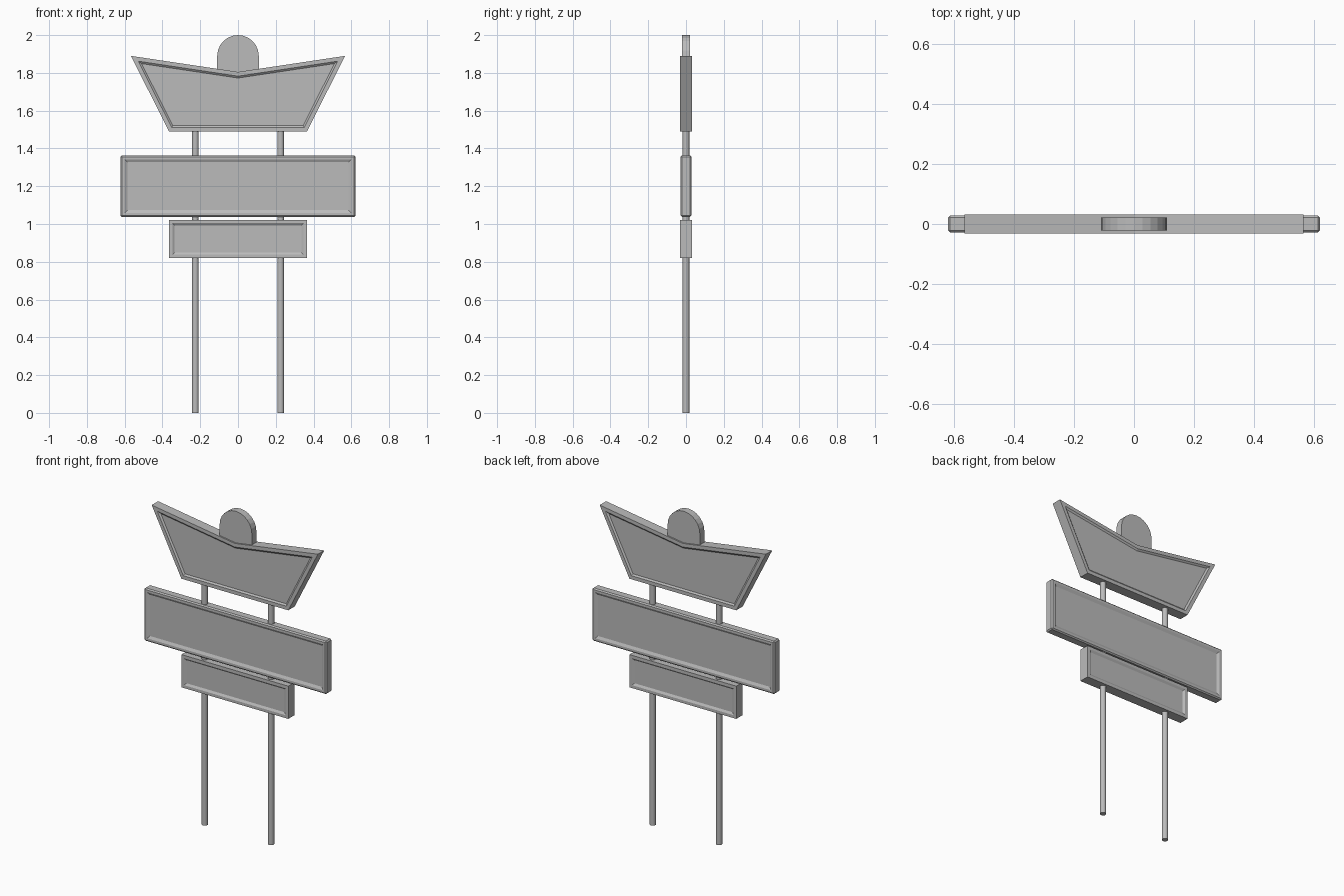
import bpy
import bmesh
import math

cube = bpy.data.objects.get("Cube")
if cube:
    bpy.data.objects.remove(cube, do_unlink=True)

# Single plain grey finish
grey = bpy.data.materials.new("plain grey")
grey.use_nodes = True
colour = (0.5, 0.5, 0.5, 1)
grey.diffuse_color = colour
grey.node_tree.nodes["Principled BSDF"].inputs["Base Color"].default_value = colour


def slab(name, outline, half, rim=0, slope=0, depth=0, chamfer=0):
    """Extrude an x-z outline through y, with a sloped recess in both broad faces."""
    bm = bmesh.new()
    face = bm.faces.new([bm.verts.new((x, -half, z)) for x, z in outline])
    out = bmesh.ops.extrude_face_region(bm, geom=[face], use_keep_orig=True)
    moved = [v for v in out["geom"] if isinstance(v, bmesh.types.BMVert)]
    bmesh.ops.translate(bm, verts=moved, vec=(0, 2 * half, 0))
    bmesh.ops.recalc_face_normals(bm, faces=bm.faces)
    if chamfer:
        bmesh.ops.bevel(bm, geom=list(bm.edges), offset=chamfer, segments=1,
                        affect='EDGES')
        bm.normal_update()
    if rim:
        broad = [f for f in bm.faces if abs(f.normal.y) > 0.99]
        bmesh.ops.inset_individual(bm, faces=broad, thickness=rim, use_even_offset=True)
        bmesh.ops.inset_individual(bm, faces=broad, thickness=slope, depth=-depth,
                                   use_even_offset=True)
    mesh = bpy.data.meshes.new(name)
    bm.to_mesh(mesh)
    bm.free()
    mesh.materials.append(grey)
    obj = bpy.data.objects.new(name, mesh)
    bpy.context.collection.objects.link(obj)
    return obj


def rectangle(half_width, low, high):
    return [(-half_width, low), (half_width, low), (half_width, high), (-half_width, high)]


# Winged top board with a notch in its upper edge
wings = [(-0.365, 1.49), (0.365, 1.49), (0.567, 1.89), (0, 1.805), (-0.567, 1.89)]
slab("top_board", wings, 0.031, 0.022, 0.01, 0.008)

# Wide middle board with chamfered edges, and narrow lower board
slab("middle_board", rectangle(0.622, 1.037, 1.363), 0.028, 0.014, 0.015, 0.008, 0.007)
slab("lower_board", rectangle(0.365, 0.82, 1.022), 0.031, 0.018, 0.012, 0.008)

# Rounded crest rising from the notch
radius, steps = 0.11, 12
arch = [(-radius, 1.79), (radius, 1.79)]
for i in range(steps + 1):
    a = math.pi * i / steps
    arch.append((radius * math.cos(a), 1.89 + radius * math.sin(a)))
slab("crest", arch, 0.022)

# Two round posts running up into the top board
for side, label in ((1, "left"), (-1, "right")):
    bpy.ops.mesh.primitive_cylinder_add(vertices=16, radius=0.018, depth=1.52,
                                        location=(side * 0.226, 0, 0.76))
    post = bpy.context.object
    post.name = label + "_post"
    post.data.materials.append(grey)
    bpy.ops.object.shade_smooth_by_angle(angle=math.radians(40))
